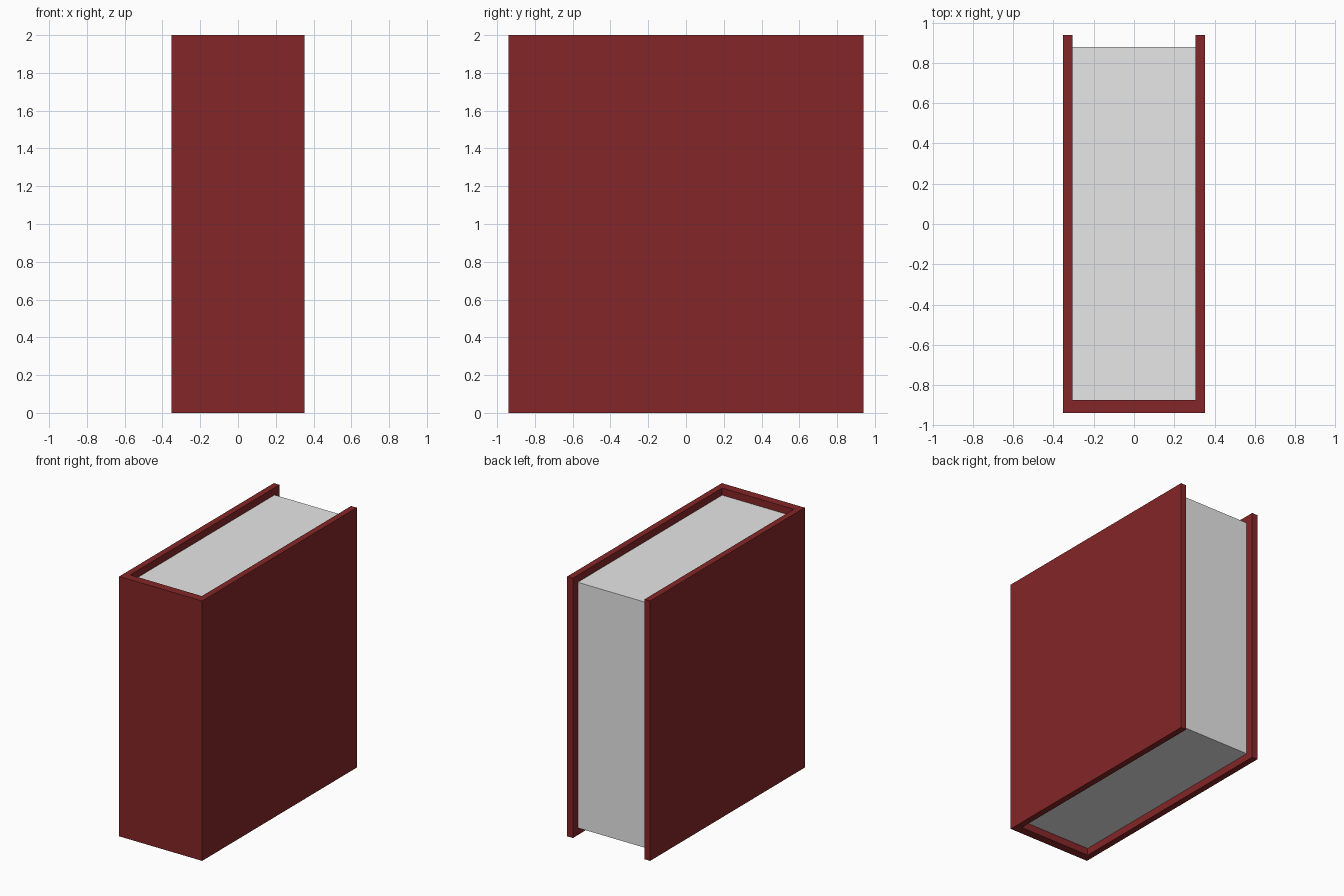
import bpy
import bmesh

if "Cube" in bpy.data.objects:
    bpy.data.objects.remove(bpy.data.objects["Cube"])


def material(name, rgb):
    m = bpy.data.materials.new(name)
    m.diffuse_color = (*rgb, 1.0)
    m.use_nodes = True
    m.node_tree.nodes["Principled BSDF"].inputs["Base Color"].default_value = m.diffuse_color
    return m


def prism(name, outline, z0, z1, mat):
    """Extrude a flat xy outline from z0 up to z1."""
    bm = bmesh.new()
    face = bm.faces.new([bm.verts.new((x, y, z0)) for x, y in outline])
    top = bmesh.ops.extrude_face_region(bm, geom=[face])["geom"]
    for v in top:
        if isinstance(v, bmesh.types.BMVert):
            v.co.z = z1
    bmesh.ops.recalc_face_normals(bm, faces=bm.faces)
    mesh = bpy.data.meshes.new(name)
    bm.to_mesh(mesh)
    bm.free()
    mesh.materials.append(mat)
    obj = bpy.data.objects.new(name, mesh)
    bpy.context.collection.objects.link(obj)
    return obj


red = material("dark red cover", (0.235, 0.019, 0.021))
paper = material("paper", (0.8, 0.8, 0.8))

W, D = 0.353, 0.94          # outer half width and half depth
IW, SPINE = 0.305, -0.875   # inner half width, inner face of the spine

# U-shaped cover: two boards joined by the spine at the front
prism("cover", [(-W, -D), (W, -D), (W, D), (IW, D), (IW, SPINE),
                (-IW, SPINE), (-IW, D), (-W, D)], 0.0, 2.0, red)

# Page block, set back from the cover edges on three sides
prism("pages", [(-IW, SPINE), (IW, SPINE), (IW, 0.88), (-IW, 0.88)],
      0.055, 1.945, paper)
